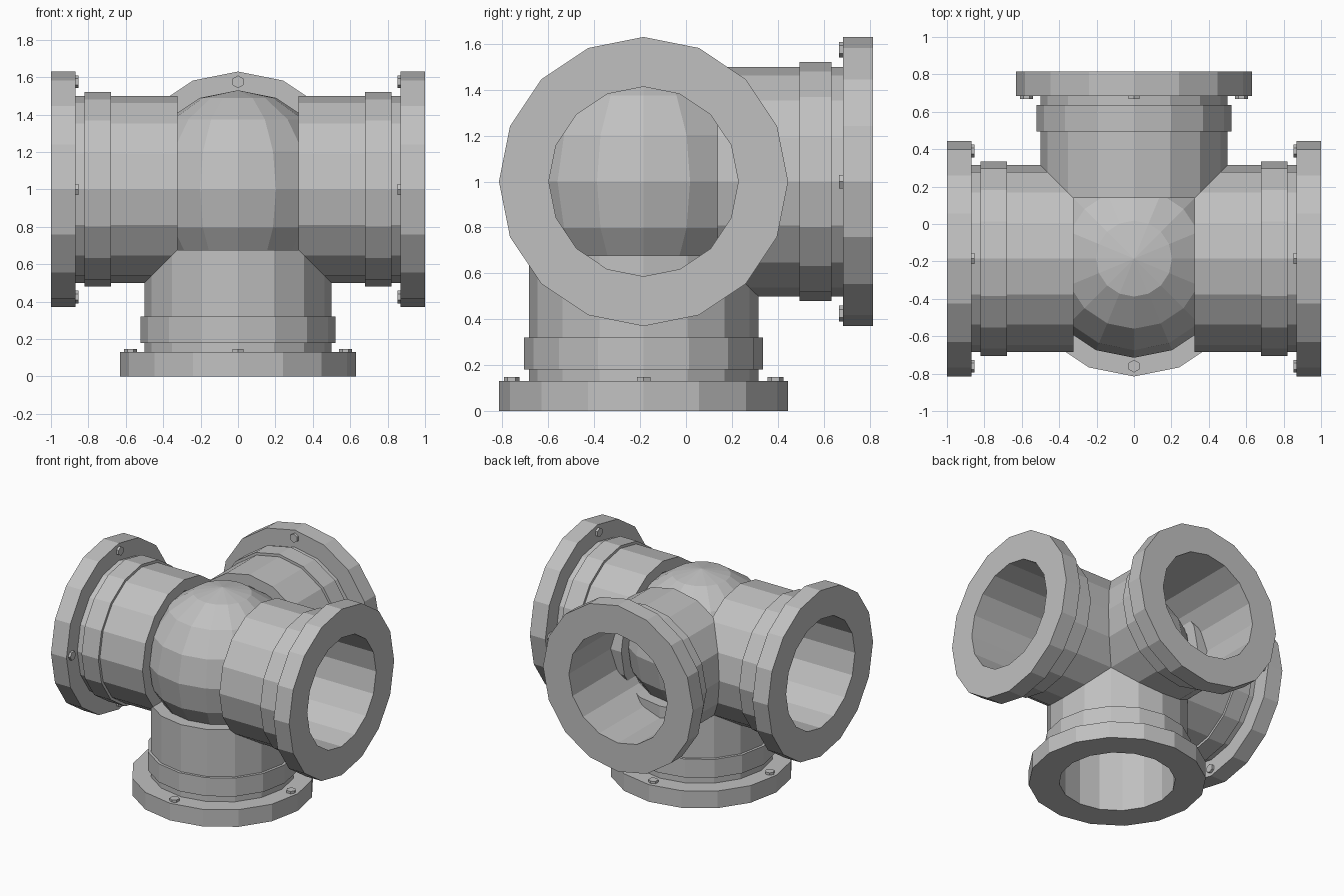
import bpy
import bmesh
from math import pi
from mathutils import Matrix, Vector

cube = bpy.data.objects.get("Cube")
if cube:
    bpy.data.objects.remove(cube, do_unlink=True)

SIDES = 16
HUB = Vector((0, -0.185, 1.0))

metal = bpy.data.materials.new("grey metal")
metal.use_nodes = True
GREY = (0.53, 0.53, 0.53, 1)
metal.diffuse_color = GREY
metal.node_tree.nodes["Principled BSDF"].inputs["Base Color"].default_value = GREY


def make_object(name, bm, matrix):
    mesh = bpy.data.meshes.new(name)
    bmesh.ops.recalc_face_normals(bm, faces=bm.faces)
    bm.to_mesh(mesh)
    bm.free()
    mesh.materials.append(metal)
    obj = bpy.data.objects.new(name, mesh)
    obj.matrix_world = matrix
    bpy.context.collection.objects.link(obj)
    return obj


def lathe(profile):
    """Revolve a closed (radius, height) outline around z."""
    bm = bmesh.new()
    verts = [bm.verts.new((r, 0, h)) for r, h in profile]
    edges = [bm.edges.new((verts[i - 1], verts[i])) for i in range(len(verts))]
    bmesh.ops.spin(bm, geom=verts + edges, cent=(0, 0, 0), axis=(0, 0, 1),
                   angle=2 * pi, steps=SIDES, use_merge=True)
    bmesh.ops.remove_doubles(bm, verts=bm.verts, dist=0.0001)
    return bm


def ring(inner, outer, low, high):
    return [(inner, low), (outer, low), (outer, high), (inner, high)]


# Round hub in the middle
bm = bmesh.new()
bmesh.ops.create_uvsphere(bm, u_segments=SIDES, v_segments=8, radius=0.53)
make_object("hub", bm, Matrix.Translation(HUB))

# Four flanged arms: left, right, back and down
BORE = 0.413
arms = {
    "left": Matrix.Rotation(pi / 2, 4, "Y"),
    "right": Matrix.Rotation(-pi / 2, 4, "Y"),
    "back": Matrix.Rotation(-pi / 2, 4, "X"),
    "bottom": Matrix.Rotation(pi, 4, "X"),
}
pipe_profile = [
    (BORE, 0.323), (0.5, 0.323),              # pipe
    (0.5, 0.68), (0.52, 0.68),                # collar
    (0.52, 0.82), (0.5, 0.82),
    (0.5, 0.87), (0.63, 0.87),                # flange
    (0.63, 1.0), (BORE, 1.0),
]
for side, turn in arms.items():
    place = Matrix.Translation(HUB) @ turn
    make_object(side + "_pipe", lathe(pipe_profile), place)

    # Hexagonal bolt heads on the inner face of the flange
    bm = bmesh.new()
    for i in range(4):
        spot = Matrix.Rotation(i * pi / 2, 4, "Z") @ Matrix.Translation((0.575, 0, 0.862))
        spot = spot @ Matrix.Rotation(pi / 2, 4, "Z")
        spot = spot @ Matrix.Rotation(pi / 2, 4, "Z")
        bmesh.ops.create_cone(bm, cap_ends=True, segments=6, radius1=0.034,
                              radius2=0.034, depth=0.02,
                              matrix=spot @ Matrix.Rotation(pi / 2, 4, "Z"))
    make_object(side + "_flange_bolts", bm, place)
